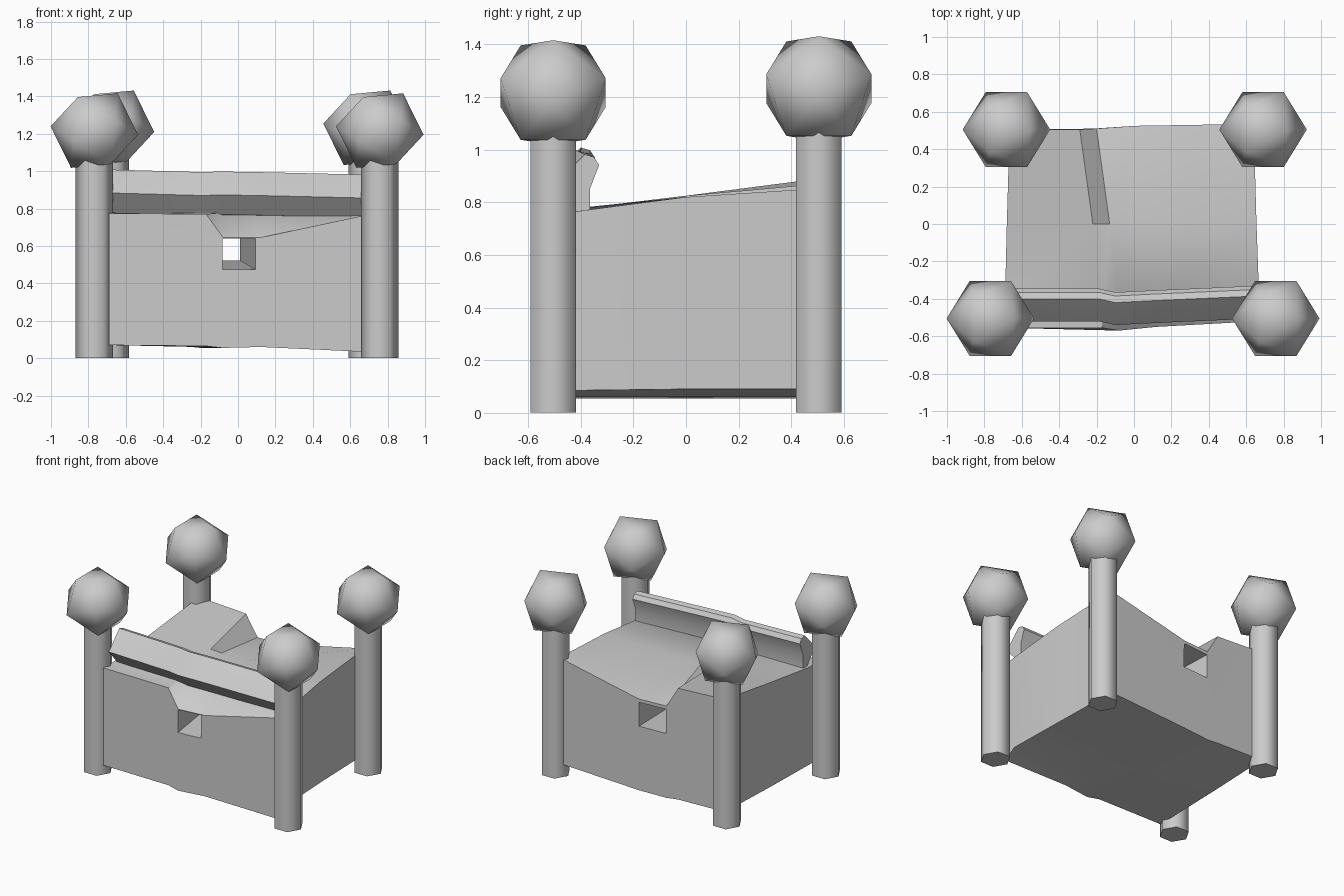
import bpy, bmesh
from math import radians
from mathutils import Matrix, Vector

if "Cube" in bpy.data.objects:
    bpy.data.objects.remove(bpy.data.objects["Cube"])


def make(name, bm, angle=40):
    bmesh.ops.recalc_face_normals(bm, faces=bm.faces[:])
    me = bpy.data.meshes.new(name)
    bm.to_mesh(me)
    bm.free()
    ob = bpy.data.objects.new(name, me)
    bpy.context.collection.objects.link(ob)
    smooth(ob, angle)
    return ob


def smooth(ob, angle):
    if angle is None:
        return
    bpy.ops.object.select_all(action='DESELECT')
    ob.select_set(True)
    bpy.context.view_layer.objects.active = ob
    bpy.ops.object.shade_smooth_by_angle(angle=radians(angle))


def loft(name, rings, angle=40):
    """Closed skin through equally long rings of points, capped at both ends."""
    bm = bmesh.new()
    rows = [[bm.verts.new(p) for p in r] for r in rings]
    n = len(rows[0])
    for a, b in zip(rows, rows[1:]):
        for i in range(n):
            j = (i + 1) % n
            bm.faces.new((a[i], a[j], b[j], b[i]))
    bm.faces.new(rows[0])
    bm.faces.new(rows[-1])
    return make(name, bm, angle)


# Corner posts (hexagonal) with icosahedral knobs, poles lying along x
corners = {"front_left": (-.768, -.505, 1.217), "front_right": (.758, -.505, 1.217),
           "back_left": (-.682, .505, 1.232), "back_right": (.69, .505, 1.232)}
for label, (x, y, z) in corners.items():
    bm = bmesh.new()
    bmesh.ops.create_cone(bm, cap_ends=True, segments=6, radius1=.1, radius2=.1,
                          depth=1.1, matrix=Matrix.Translation((x, y, .55))
                          @ Matrix.Rotation(radians(30), 4, 'Z'))
    # put corners of the hexagon on the x axis
    wide = max(v.co.x for v in bm.verts) - x
    if wide < .095:
        bmesh.ops.rotate(bm, verts=bm.verts[:], cent=(x, y, 0),
                         matrix=Matrix.Rotation(radians(30), 3, 'Z'))
    make(label + "_post", bm, 65)

    bm = bmesh.new()
    bmesh.ops.create_icosphere(bm, subdivisions=1, radius=.235)
    turn = (Matrix.Rotation(radians(5.5), 4, 'Y') @ Matrix.Rotation(radians(180), 4, 'X')
            @ Matrix.Rotation(radians(90), 4, 'Y'))
    bmesh.ops.transform(bm, matrix=Matrix.Translation((x, y, z)) @ turn, verts=bm.verts[:])
    make(label + "_knob", bm, 65)

# Body: stations from front to back, each (x, y, bottom z, top z) left to right
stations = [
    [(-.69, -.555, .07, .775), (-.17, -.555, .065, .77), (-.08, -.57, .055, .645),
     (.12, -.55, .06, .645), (.66, -.52, .035, .76)],
    [(-.69, -.42, .07, .775), (-.17, -.42, .06, .775), (-.08, -.42, .055, .778),
     (.12, -.42, .06, .775), (.67, -.42, .085, .765)],
    [(-.68, 0, .07, .825), (-.22, 0, .06, .825), (-.13, 0, .055, .82),
     (.06, 0, .06, .815), (.655, 0, .09, .82)],
    [(-.665, .505, .075, .89), (-.29, .505, .065, .87), (-.2, .51, .055, .72),
     (.01, .525, .06, .72), (.64, .535, .09, .855)],
]
rings = [[(x, y, t) for x, y, b, t in s] + [(x, y, b) for x, y, b, t in reversed(s)]
         for s in stations]
body = loft("body", rings, None)

# Slanting square tunnel through the body
def quad(x0, x1, y, z0, z1):
    return [(x0, y, z0), (x1, y, z0), (x1, y, z1), (x0, y, z1)]

cutter = loft("tunnel_cutter", [quad(-.075, .1, -.65, .47, .635),
                                quad(-.205, .005, .6, .525, .7)], None)
cutter.hide_render = True
cutter.hide_viewport = True
mod = body.modifiers.new("tunnel", 'BOOLEAN')
mod.operation = 'DIFFERENCE'
mod.solver = 'EXACT'
mod.object = cutter
dg = bpy.context.evaluated_depsgraph_get()
body.data = bpy.data.meshes.new_from_object(body.evaluated_get(dg))
body.modifiers.clear()
bpy.data.objects.remove(cutter)
smooth(body, 35)

# Front rail: rounded section with an undercut, swept along a slightly bent line
section = [(-.38, .765), (-.38, .87), (-.345, .96), (-.365, .99), (-.40, 1.0),
           (-.45, .95), (-.52, .875), (-.43, .77)]
path = [(-.67, 0, .008), (-.19, 0, -.005), (-.1, -.02, -.002), (.1, -.01, -.005),
        (.66, .015, -.018)]
loft("front_rail", [[(x, y + dy, z + dz) for y, z in section] for x, dy, dz in path], 40)
